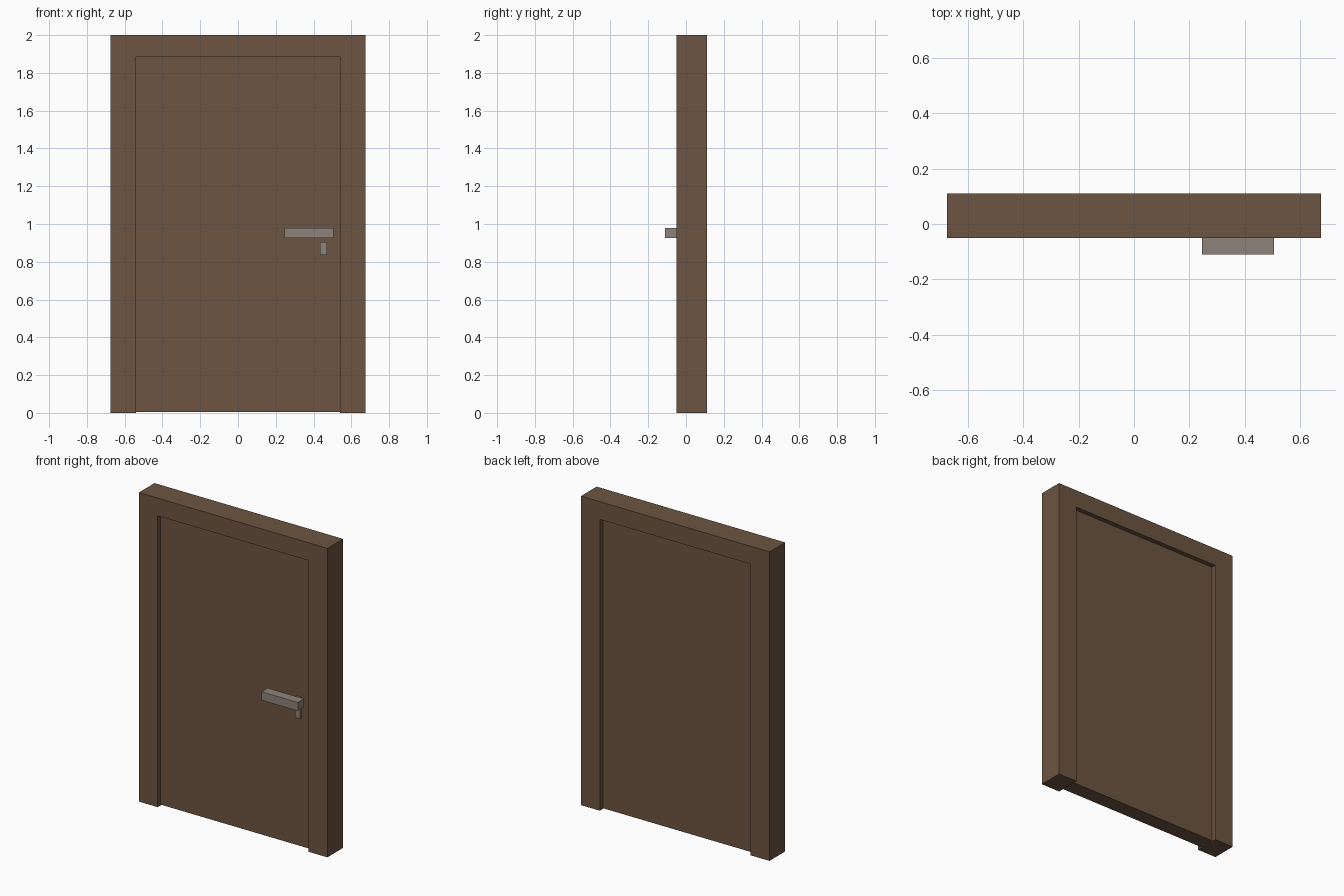
import bpy

cube = bpy.data.objects.get("Cube")
if cube:
    bpy.data.objects.remove(cube, do_unlink=True)


def material(name, rgb):
    m = bpy.data.materials.new(name)
    m.use_nodes = True
    m.diffuse_color = (*rgb, 1)
    m.node_tree.nodes["Principled BSDF"].inputs["Base Color"].default_value = (*rgb, 1)
    return m


wood = material("brown_wood", (0.15, 0.09, 0.053))
metal = material("warm_grey_metal", (0.27, 0.227, 0.195))


def box(name, x, y, z, mat):
    """Box spanning the given (min, max) ranges."""
    bpy.ops.mesh.primitive_cube_add(size=1)
    ob = bpy.context.object
    ob.name = name
    ob.location = [(a + b) / 2 for a, b in (x, y, z)]
    ob.scale = [b - a for a, b in (x, y, z)]
    bpy.ops.object.transform_apply(location=True, rotation=False, scale=True)
    ob.data.materials.append(mat)
    return ob


WIDTH, OPENING, LINTEL, HEIGHT = 0.675, 0.54, 1.885, 2.0
DEPTH = (-0.05, 0.11)
LEAF = (-0.02, 0.08)

# Frame: two posts and a header between them
box("left_jamb", (OPENING, WIDTH), DEPTH, (0, HEIGHT), wood)
box("right_jamb", (-WIDTH, -OPENING), DEPTH, (0, HEIGHT), wood)
box("header", (-OPENING, OPENING), DEPTH, (LINTEL, HEIGHT), wood)

# Door leaf, recessed on both sides
box("door_panel", (-OPENING, OPENING), LEAF, (0.005, LINTEL), wood)

# Lever handle on its stem, with the lock plate below
box("handle_lever", (0.245, 0.505), (-0.11, -0.047), (0.925, 0.98), metal)
box("handle_stem", (0.435, 0.47), (-0.047, LEAF[0]), (0.935, 0.97), metal)
box("lock_plate", (0.435, 0.47), (-0.036, LEAF[0]), (0.835, 0.905), metal)
